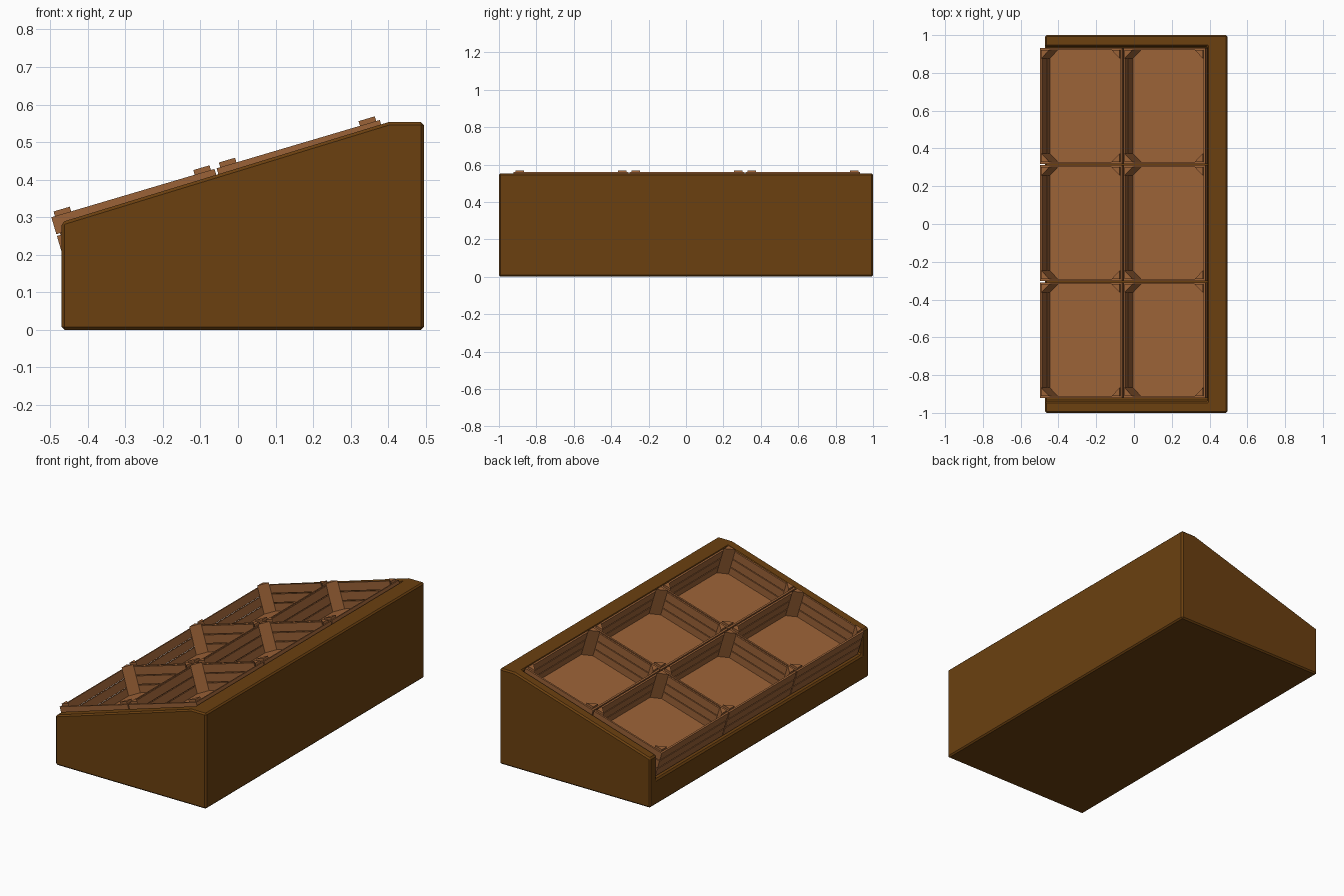
import bpy, bmesh
from math import radians, cos, sin

if "Cube" in bpy.data.objects:
    bpy.data.objects.remove(bpy.data.objects["Cube"])

TILT = radians(16.5)
ORIGIN = (-0.497, 0.005, 0.30)      # low top edge of the front crate row
L, W, D = 0.453, 0.613, 0.155       # crate length up the slope, width, depth
T = 0.010                           # slat thickness


def material(name, rgb):
    m = bpy.data.materials.new(name)
    m.diffuse_color = (*rgb, 1)
    m.use_nodes = True
    m.node_tree.nodes["Principled BSDF"].inputs["Base Color"].default_value = m.diffuse_color
    return m


dark_wood = material("dark_wood", (0.147, 0.051, 0.005))
crate_wood = material("crate_wood", (0.328, 0.122, 0.038))


def prism(bm, pts, vec):
    """Extrude a closed outline of 3D points along a vector."""
    face = bm.faces.new([bm.verts.new(p) for p in pts])
    res = bmesh.ops.extrude_face_region(bm, geom=[face], use_keep_orig=True)
    bmesh.ops.translate(bm, vec=vec,
                        verts=[v for v in res["geom"] if isinstance(v, bmesh.types.BMVert)])


def box(bm, x0, x1, y0, y1, z0, z1):
    prism(bm, [(x0, y0, z0), (x1, y0, z0), (x1, y1, z0), (x0, y1, z0)], (0, 0, z1 - z0))


def to_mesh(bm, name, mat):
    bmesh.ops.recalc_face_normals(bm, faces=bm.faces)
    me = bpy.data.meshes.new(name)
    bm.to_mesh(me)
    bm.free()
    me.materials.append(mat)
    return me


def add(me, name, loc=(0, 0, 0), tilt=0):
    ob = bpy.data.objects.new(name, me)
    ob.location = loc
    ob.rotation_euler = (0, -tilt, 0)
    bpy.context.collection.objects.link(ob)
    return ob


# Sloped display base
bm = bmesh.new()
profile = [(-0.47, 0), (0.495, 0), (0.495, 0.553), (0.40, 0.553), (-0.47, 0.287)]
prism(bm, [(x, -1, z) for x, z in profile], (0, 2, 0))
base = add(to_mesh(bm, "display_base", dark_wood), "display_base")

# Tilted recess, open at the low side
bm = bmesh.new()
box(bm, -0.2, 0.918, -0.94, 0.94, -D - 0.002, 0.3)
cutter = add(to_mesh(bm, "recess_cutter", dark_wood), "recess_cutter",
             (ORIGIN[0], 0, ORIGIN[2]), TILT)
cutter.hide_render = True
cutter.hide_viewport = True
cut = base.modifiers.new("recess", "BOOLEAN")
cut.object = cutter
cut.operation = "DIFFERENCE"
cut.solver = "EXACT"
bev = base.modifiers.new("soft_edges", "BEVEL")
bev.width = 0.008
bev.segments = 1
bev.limit_method = "ANGLE"
bev.angle_limit = radians(40)

# Slatted crate, shared by all six
bm = bmesh.new()
h = W / 2
for i in range(3):
    z1 = -0.052 * i
    z0 = z1 - 0.047
    for x in (0, L - T):
        box(bm, x, x + T, -h, h, z0, z1)
    for y in (-h, h - T):
        box(bm, T, L - T, y, y + T, z0, z1)
box(bm, T, L - T, -h + T, h - T, -D, -D + 0.009)

# Triangular corner posts
leg = 0.045
for x, sx in ((T, 1), (L - T, -1)):
    for y, sy in ((-h + T, 1), (h - T, -1)):
        prism(bm, [(x, y, -D + 0.009), (x + sx * leg, y, -D + 0.009),
                   (x, y + sy * leg, -D + 0.009)], (0, 0, D + 0.004))
crate = to_mesh(bm, "crate", crate_wood)

# Two rows of three crates
for r, row in enumerate(("front", "back")):
    u = 0.459 * r
    for c in range(3):
        add(crate, f"{row}_crate_{c + 1}",
            (ORIGIN[0] + u * cos(TILT), ORIGIN[1] + 0.62 * (c - 1),
             ORIGIN[2] + u * sin(TILT)), TILT)
